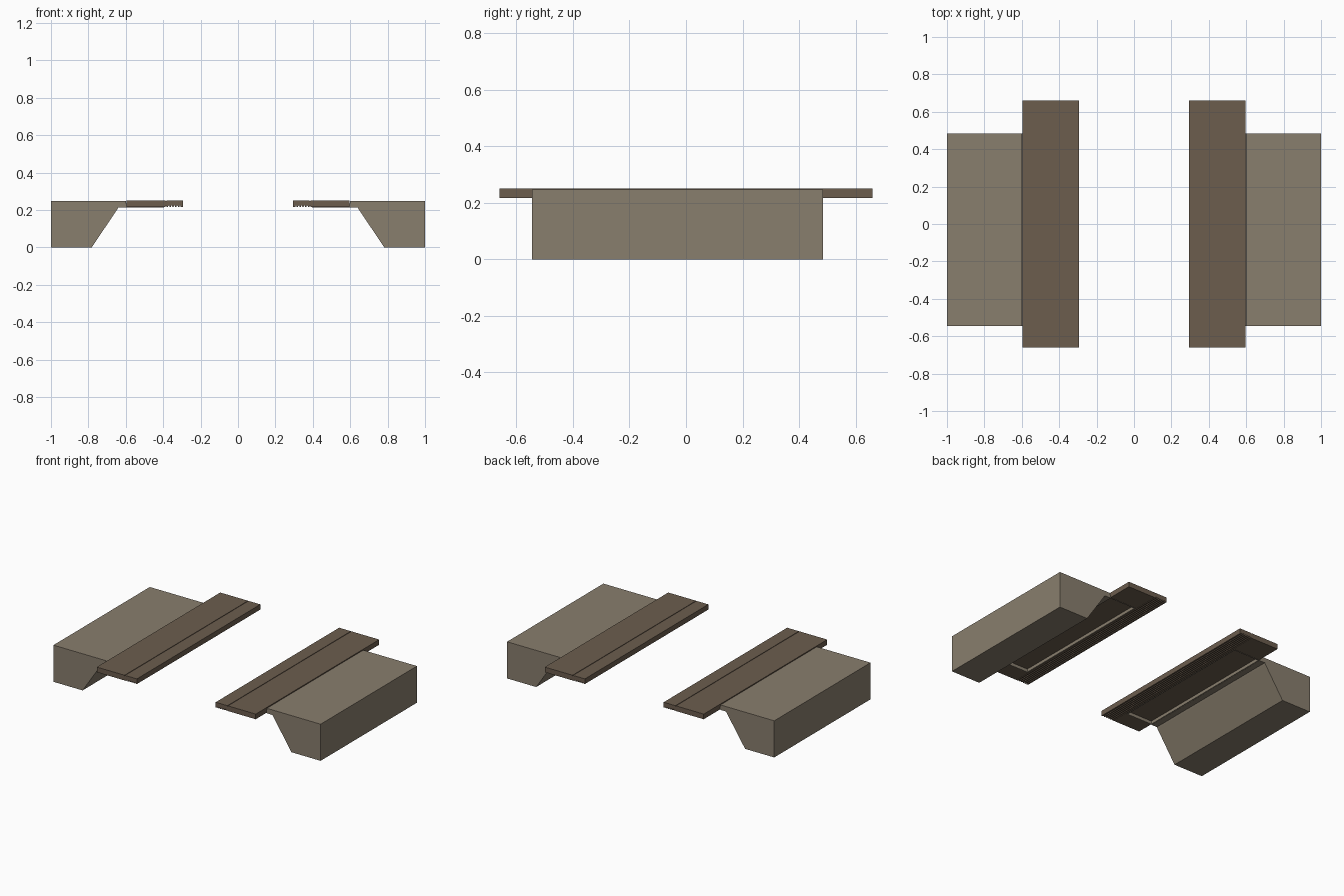
import bpy, bmesh

if "Cube" in bpy.data.objects:
    bpy.data.objects.remove(bpy.data.objects["Cube"])


def material(name, rgb):
    m = bpy.data.materials.new(name)
    m.diffuse_color = (*rgb, 1)
    m.use_nodes = True
    m.node_tree.nodes["Principled BSDF"].inputs["Base Color"].default_value = m.diffuse_color
    return m


EARTH = material("pale_earth", (0.25, 0.21, 0.155))
SLAB = material("dark_slab", (0.15, 0.11, 0.076))


def extrude_y(name, profile, y0, y1, mat, side):
    """Extrude an xz profile along y, on the chosen side of the centre."""
    bm = bmesh.new()
    face = bm.faces.new([bm.verts.new((side * x, y0, z)) for x, z in profile])
    ext = bmesh.ops.extrude_face_region(bm, geom=[face])
    for v in ext["geom"]:
        if isinstance(v, bmesh.types.BMVert):
            v.co.y = y1
    bmesh.ops.recalc_face_normals(bm, faces=bm.faces)
    mesh = bpy.data.meshes.new(name)
    bm.to_mesh(mesh)
    bm.free()
    mesh.materials.append(mat)
    obj = bpy.data.objects.new(name, mesh)
    bpy.context.collection.objects.link(obj)
    return obj


def rect(x0, x1, z0, z1):
    return [(x0, z0), (x1, z0), (x1, z1), (x0, z1)]


Y0, Y1, END = -0.545, 0.485, 0.66
LOW, TOP, CEIL = 0.217, 0.252, 0.236

for side, tag in ((-1, "left"), (1, "right")):
    # Bank with sloped inner face and thin lip under the slab edge
    extrude_y(f"bank_{tag}",
              [(1, 0), (1, 0.248), (0.598, 0.248), (0.598, 0.214),
               (0.64, 0.214), (0.645, 0.205), (0.782, 0)], Y0, Y1, EARTH, side)

    # Main slab, hollow underneath between its two solid ends
    extrude_y(f"slab_end_front_{tag}", rect(0.387, 0.595, LOW, TOP), -END, Y0, SLAB, side)
    extrude_y(f"slab_end_back_{tag}", rect(0.387, 0.595, LOW, TOP), Y1, END, SLAB, side)
    extrude_y(f"slab_middle_{tag}",
              [(0.387, LOW), (0.396, LOW), (0.396, CEIL), (0.595, CEIL),
               (0.595, TOP), (0.387, TOP)], Y0, Y1, SLAB, side)

    # Pale lining around the hollow
    extrude_y(f"lining_inner_{tag}", rect(0.396, 0.401, 0.215, CEIL), Y0, Y1, EARTH, side)
    extrude_y(f"lining_outer_{tag}", rect(0.592, 0.598, 0.215, CEIL), Y0, Y1, EARTH, side)
    for end, y in (("front", Y0), ("back", Y1 - 0.005)):
        extrude_y(f"lining_{end}_{tag}", rect(0.401, 0.592, 0.215, CEIL),
                  y, y + 0.005, EARTH, side)

    # Edge slab with small grooves along its underside
    profile = [(0.295, TOP), (0.295, LOW)]
    for i in range(5):
        x = 0.306 + i * 0.015
        profile += [(x, LOW), (x + 0.002, LOW + 0.008),
                    (x + 0.006, LOW + 0.008), (x + 0.008, LOW)]
    profile += [(0.383, LOW), (0.383, TOP)]
    extrude_y(f"edge_slab_{tag}", profile, -END, END, SLAB, side)

    # Sunken joint between edge slab and main slab
    extrude_y(f"joint_{tag}", rect(0.383, 0.387, LOW + 0.004, TOP - 0.004),
              -END, END, SLAB, side)
